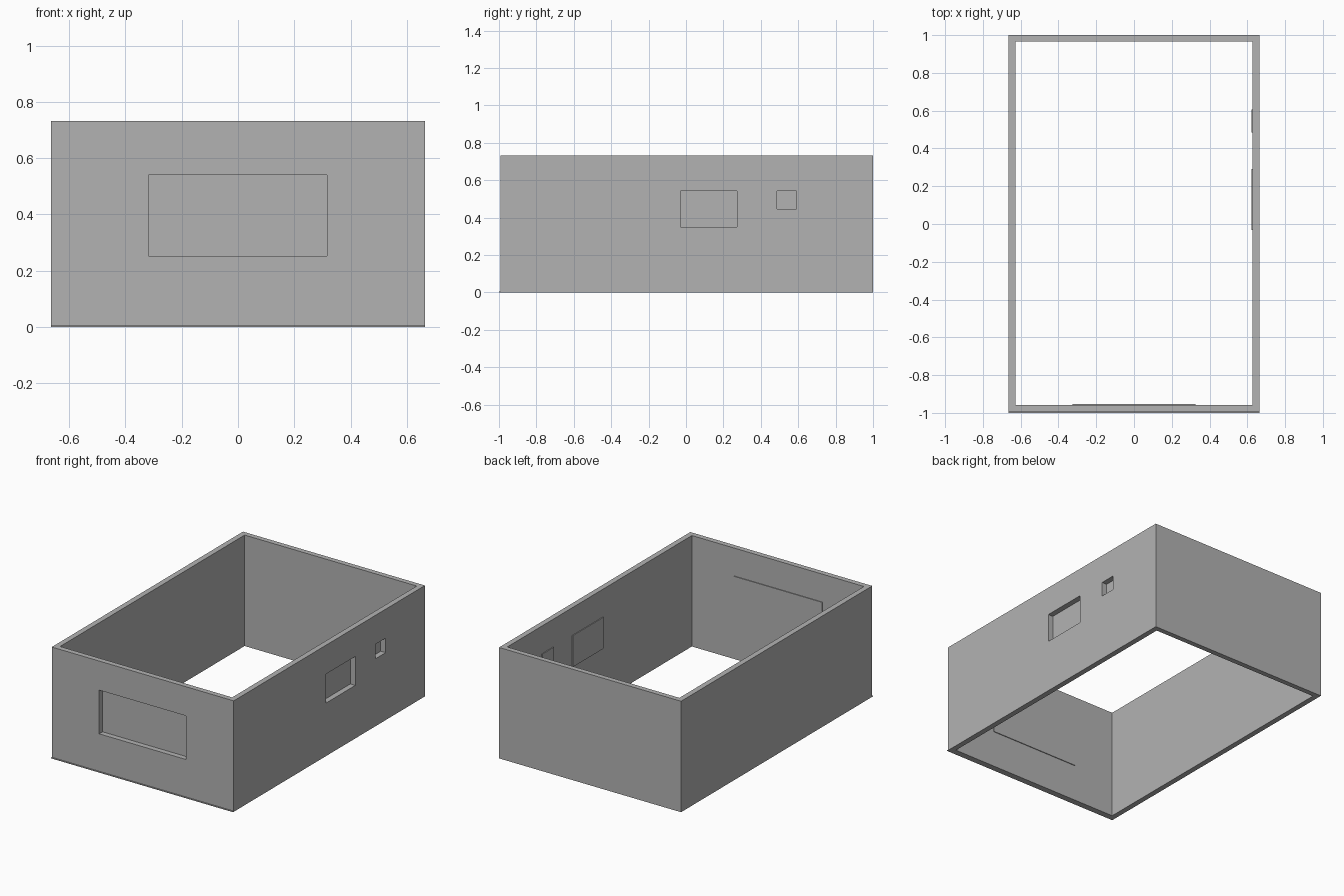
import bpy

cube = bpy.data.objects.get("Cube")
if cube:
    bpy.data.objects.remove(cube, do_unlink=True)

grey = bpy.data.materials.new("plain_grey")
grey.use_nodes = True
grey.diffuse_color = (0.45, 0.45, 0.45, 1)
grey.node_tree.nodes["Principled BSDF"].inputs["Base Color"].default_value = (0.45, 0.45, 0.45, 1)


def box(name, low, high):
    """Axis-aligned box between two corners."""
    bpy.ops.mesh.primitive_cube_add(size=1)
    ob = bpy.context.object
    ob.name = name
    for v in ob.data.vertices:
        v.co = [(a + b) / 2 + c * (b - a) for a, b, c in zip(low, high, v.co)]
    ob.data.materials.append(grey)
    return ob


def cut(target, cutter):
    """Subtract a cutter, then remove it."""
    mod = target.modifiers.new("opening", 'BOOLEAN')
    mod.operation = 'DIFFERENCE'
    mod.solver = 'EXACT'
    mod.object = cutter
    bpy.context.view_layer.objects.active = target
    bpy.ops.object.modifier_apply(modifier=mod.name)
    bpy.data.objects.remove(cutter, do_unlink=True)


X, X_IN = 0.664, 0.628
FRONT, FRONT_IN, BACK_IN = -0.993, -0.958, 0.966
H = 0.732
LIP = 0.005     # thickness of the inner panels
EDGE = 0.008    # overlap of the panels around their openings

# Four walls, open at top and bottom
walls = box("walls", (-X, FRONT, 0), (X, 1, H))
cut(walls, box("room_cutter", (-X_IN, FRONT_IN, -1), (X_IN, BACK_IN, H + 1)))

# Front opening with its inner panel
cut(walls, box("front_cutter", (-0.318, -1.1, 0.252), (0.317, -0.9, 0.54)))
box("front_panel", (-0.318 - EDGE, FRONT_IN, 0.252 - EDGE),
    (0.317 + EDGE, FRONT_IN + LIP, 0.54 + EDGE))

# Side openings with their inner panels
for name, y0, y1, z0, z1 in (("large", -0.03, 0.274, 0.35, 0.541),
                             ("small", 0.486, 0.591, 0.445, 0.541)):
    cut(walls, box(name + "_cutter", (0.6, y0, z0), (0.7, y1, z1)))
    box(name + "_side_panel", (X_IN - LIP, y0 - 0.002, z0 - EDGE),
        (X_IN, y1 + 0.016, z1 + EDGE))

# Thin sill along the foot of the front wall
box("front_sill", (-X, -1, 0), (X, FRONT, 0.005))
